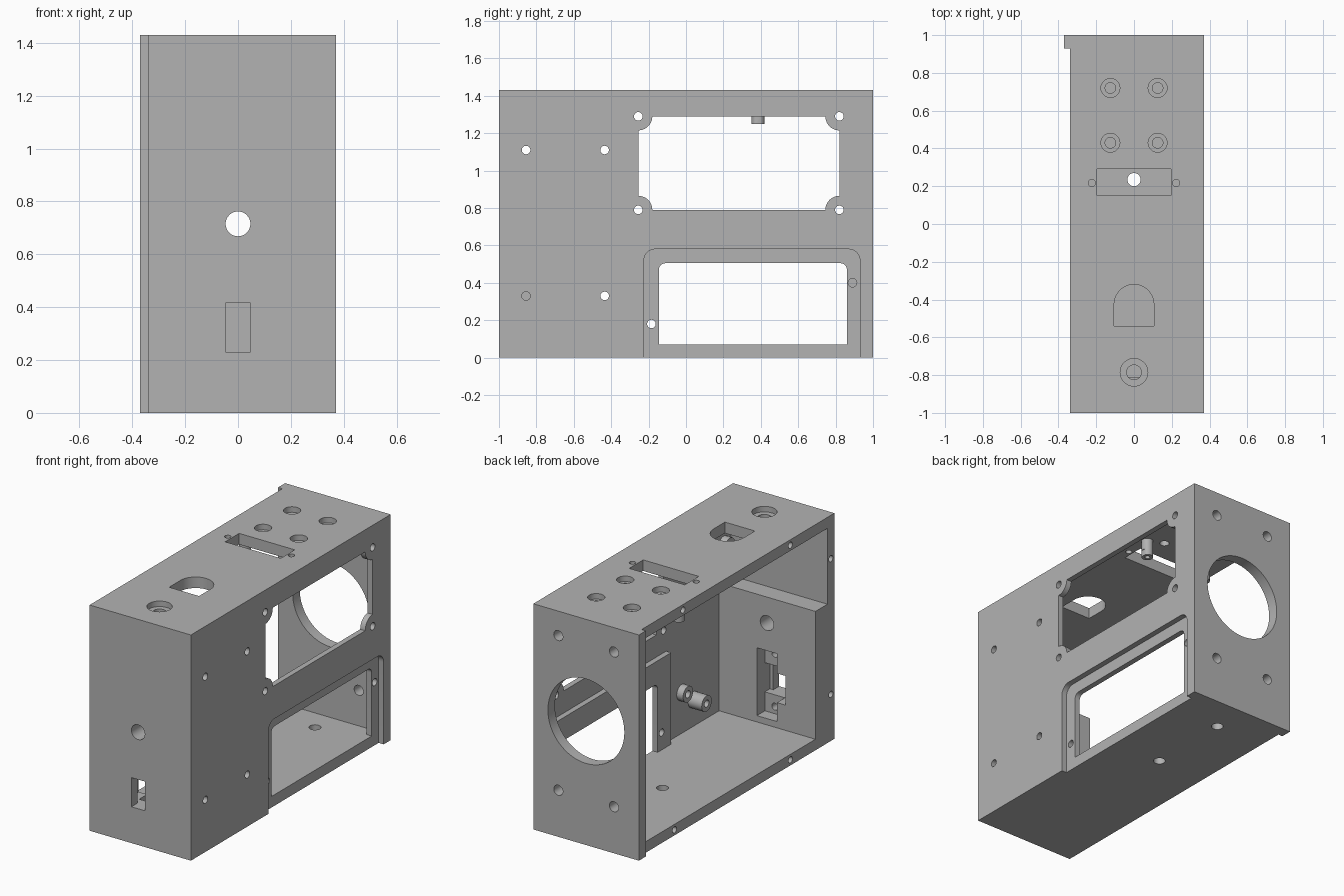
import bpy, bmesh, math
from mathutils import Vector

if "Cube" in bpy.data.objects:
    bpy.data.objects.remove(bpy.data.objects["Cube"], do_unlink=True)

grey = bpy.data.materials.new("plain grey")
grey.use_nodes = True
grey.diffuse_color = (0.45, 0.45, 0.45, 1)
grey.node_tree.nodes["Principled BSDF"].inputs["Base Color"].default_value = (0.45, 0.45, 0.45, 1)


def arc(u, v, r, start=0, end=360, n=32):
    full = abs(end - start) == 360
    steps = n if full else n + 1
    angles = [math.radians(start + (end - start) * i / n) for i in range(steps)]
    return [(u + r * math.cos(a), v + r * math.sin(a)) for a in angles]


def rect(u0, u1, v0, v1):
    return [(u0, v0), (u1, v0), (u1, v1), (u0, v1)]


def arch(u0, u1, v0, v1, r):
    # rectangle with rounded upper corners
    return [(u0, v0), (u1, v0)] + arc(u1 - r, v1 - r, r, 0, 90, 8) + arc(u0 + r, v1 - r, r, 90, 180, 8)


def prism(name, pts, axis, a, b):
    # extrude a flat outline along one axis from a to b
    place = {"x": lambda u, v, w: (w, u, v),
             "y": lambda u, v, w: (u, w, v),
             "z": lambda u, v, w: (u, v, w)}[axis]
    bm = bmesh.new()
    face = bm.faces.new([bm.verts.new(place(u, v, a)) for u, v in pts])
    ext = bmesh.ops.extrude_face_region(bm, geom=[face])
    shift = Vector(place(0, 0, b - a))
    bmesh.ops.translate(bm, vec=shift, verts=[g for g in ext["geom"] if isinstance(g, bmesh.types.BMVert)])
    bmesh.ops.recalc_face_normals(bm, faces=bm.faces)
    mesh = bpy.data.meshes.new(name)
    bm.to_mesh(mesh)
    bm.free()
    mesh.materials.append(grey)
    ob = bpy.data.objects.new(name, mesh)
    bpy.context.scene.collection.objects.link(ob)
    return ob


def combine(tool, operation):
    bpy.context.view_layer.objects.active = body
    mod = body.modifiers.new("shape", "BOOLEAN")
    mod.operation = operation
    mod.solver = "EXACT"
    mod.object = tool
    bpy.ops.object.modifier_apply(modifier=mod.name)
    bpy.data.objects.remove(tool, do_unlink=True)


def cut(pts, axis, a, b):
    combine(prism("cutter", pts, axis, a, b), "DIFFERENCE")


def add(pts, axis, a, b):
    combine(prism("boss", pts, axis, a, b), "UNION")


# Outer shell with a raised lip at the back of the open side
body = prism("enclosure", rect(-0.37, 0.37, -1, 1), "z", 0, 1.43)
cut(rect(-0.5, -0.34, -1.2, 0.93), "z", -0.1, 1.6)

# Hollow interior, leaving a front block and a thick frame round the low window
cut(rect(-0.93, 0.93, 0.88, 1.36), "x", -0.6, 0.335)
cut(rect(-0.81, 0.93, 0.07, 0.95), "x", -0.6, 0.30)
cut(rect(-0.81, -0.28, 0.07, 0.95), "x", -0.6, 0.335)
cut(rect(-0.81, 0.93, 0.65, 0.95), "x", -0.6, 0.335)

# Mounting bosses on the side wall and posts under the top
for y, z in ((-0.855, 1.11), (-0.435, 1.11), (-0.435, 0.33)):
    add(arc(y, z, 0.05), "x", 0.29, 0.35)
add(arc(-0.55, 0.24, 0.05), "x", 0.24, 0.35)
cut(arc(-0.55, 0.24, 0.022), "x", 0.2, 0.32)
for x in (-0.22, 0.22):
    add(arc(x, 0.385, 0.035), "z", 1.25, 1.39)
    cut(arc(x, 0.385, 0.015), "z", 1.2, 1.35)

# Upper side window with rounded ears at its corners
ear = 0.075
window = (arc(-0.255, 0.79, ear, 90, 0, 10) + arc(0.82, 0.79, ear, 180, 90, 10)
          + arc(0.82, 1.29, ear, 270, 180, 10) + arc(-0.255, 1.29, ear, 360, 270, 10))
cut(window, "x", 0.25, 0.5)
for y in (-0.255, 0.82):
    for z in (0.79, 1.29):
        cut(arc(y, z, 0.023, n=20), "x", 0.25, 0.5)

# Lower side window in its recess
cut(arch(-0.225, 0.93, -0.1, 0.58, 0.06), "x", 0.335, 0.5)
cut(arch(-0.145, 0.86, 0.07, 0.505, 0.035), "x", 0.2, 0.4)
cut(arc(-0.185, 0.18, 0.023, n=20), "x", 0.2, 0.4)
cut(arc(0.89, 0.40, 0.023, n=20), "x", 0.305, 0.4)

# Side screw holes
for y in (-0.855, -0.435):
    for z in (0.33, 1.11):
        cut(arc(y, z, 0.023, n=20), "x", 0.2, 0.5)

# Back fan opening and screw holes
cut(arc(0, 0.785, 0.268, n=64), "y", 0.85, 1.2)
for x in (-0.195, 0.195):
    for z in (0.295, 1.275):
        cut(arc(x, z, 0.032, n=24), "y", 0.85, 1.2)

# Front round hole, slot and the stepped pocket behind the slot
cut(arc(0, 0.715, 0.047), "y", -1.2, -0.7)
cut(rect(-0.047, 0.047, 0.23, 0.415), "y", -1.2, -0.8)
cut(rect(-0.07, 0.07, 0.11, 0.54), "y", -0.89, -0.75)
cut(rect(-0.13, 0.07, 0.23, 0.415), "y", -0.94, -0.75)
for z in (0.155, 0.49):
    cut(arc(0, z, 0.022, n=20), "y", -0.96, -0.8)

# Counterbored holes in the top
bores = [(x, y, 0.05, 0.028) for x in (-0.125, 0.125) for y in (0.43, 0.72)]
for x, y, wide, narrow in bores + [(0, -0.785, 0.073, 0.039)]:
    cut(arc(x, y, wide), "z", 1.395, 1.6)
    cut(arc(x, y, narrow), "z", 1.3, 1.6)

# Top slot with its screw holes, and the arched opening
cut(rect(-0.195, 0.195, 0.15, 0.29), "z", 1.3, 1.6)
for x in (-0.223, 0.223):
    cut(arc(x, 0.217, 0.019, n=20), "z", 1.3, 1.6)
cut([(-0.105, -0.54), (0.105, -0.54)] + arc(0, -0.425, 0.105, 0, 180, 20), "z", 1.3, 1.6)

# Floor holes
for y in (0.235, 0.77):
    cut(arc(0, y, 0.035), "z", -0.2, 0.2)

# Lid screw holes in the open rim
for y, z in ((-0.56, 1.395), (0.515, 1.395), (-0.965, 1.155), (-0.965, 0.295), (-0.56, 0.035), (0.6, 0.035)):
    cut(arc(y, z, 0.02, n=16), "x", -0.5, -0.22)

# Smooth the round holes and keep the edges crisp
bpy.ops.object.select_all(action="DESELECT")
body.select_set(True)
bpy.context.view_layer.objects.active = body
bpy.ops.object.shade_smooth_by_angle(angle=math.radians(30))
